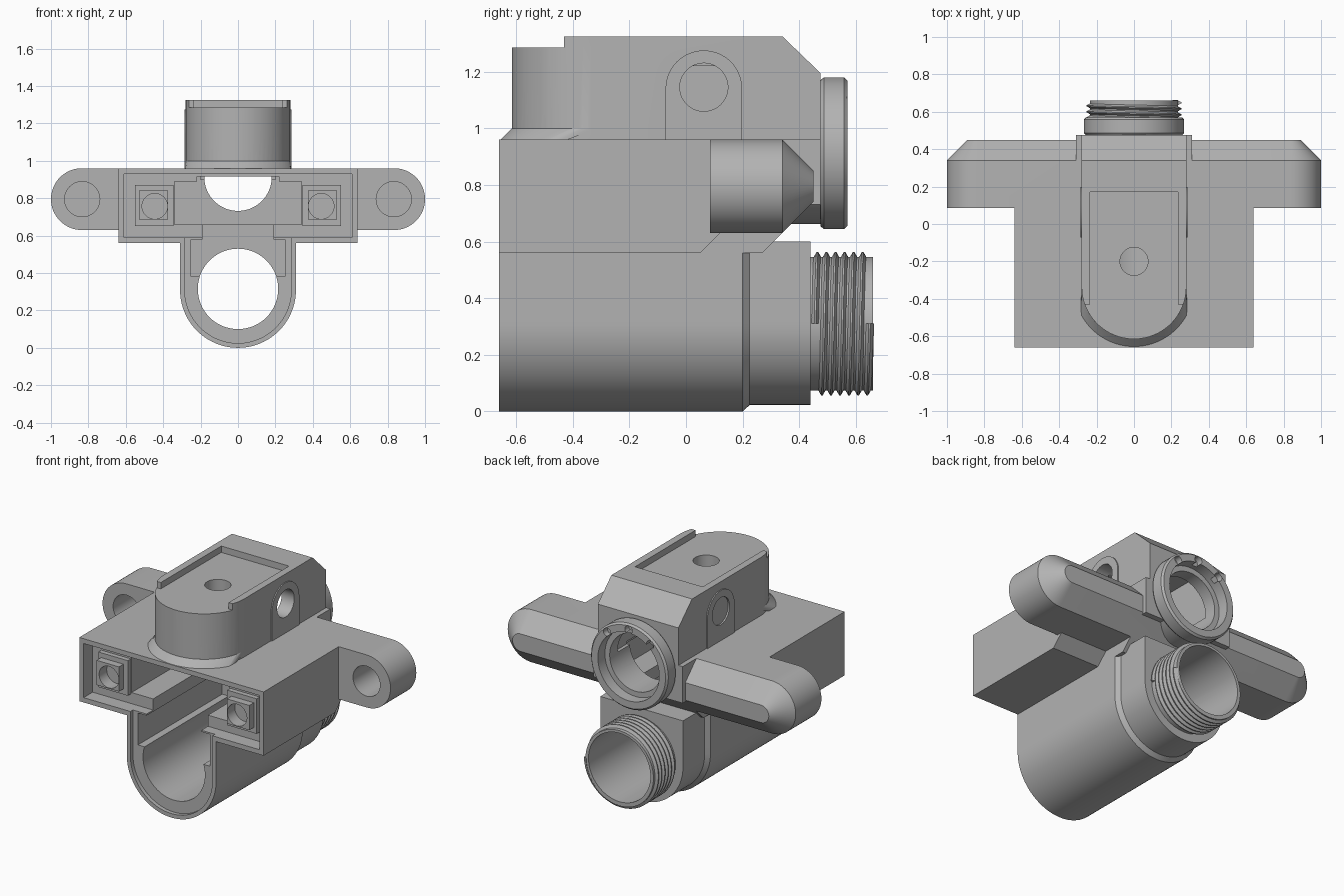
import bpy, bmesh
from math import sin, cos, pi, radians

old = bpy.data.objects.get("Cube")
if old:
    bpy.data.objects.remove(old, do_unlink=True)

grey = bpy.data.materials.new("plain grey")
grey.use_nodes = True
colour = (0.45, 0.45, 0.45, 1)
grey.diffuse_color = colour
grey.node_tree.nodes["Principled BSDF"].inputs["Base Color"].default_value = colour


def make(name, bm):
    bmesh.ops.recalc_face_normals(bm, faces=bm.faces)
    mesh = bpy.data.meshes.new(name)
    bm.to_mesh(mesh)
    bm.free()
    mesh.materials.append(grey)
    ob = bpy.data.objects.new(name, mesh)
    bpy.context.collection.objects.link(ob)
    return ob


def loft(name, axis, *sections):
    """Solid through flat outlines, each given as (position on axis, points)."""
    place = {"x": lambda p, d: (d, p[0], p[1]),
             "y": lambda p, d: (p[0], d, p[1]),
             "z": lambda p, d: (p[0], p[1], d)}[axis]
    bm = bmesh.new()
    rings = [[bm.verts.new(place(p, d)) for p in pts] for d, pts in sections]
    for a, b in zip(rings, rings[1:]):
        for i in range(len(a)):
            j = (i + 1) % len(a)
            bm.faces.new((a[i], a[j], b[j], b[i]))
    bm.faces.new(rings[0])
    bm.faces.new(rings[-1])
    return make(name, bm)


def prism(name, axis, pts, a, b):
    return loft(name, axis, (a, pts), (b, pts))


def arc(u, v, r, start, end, n=32):
    angles = [radians(start + (end - start) * i / n) for i in range(n + 1)]
    return [(u + r * cos(t), v + r * sin(t)) for t in angles]


def rod(name, axis, u, v, r, a, b, n=64):
    return prism(name, axis, arc(u, v, r, 0, 360, n)[:-1], a, b)


def box(name, x0, x1, y0, y1, z0, z1):
    return prism(name, "z", [(x0, y0), (x1, y0), (x1, y1), (x0, y1)], z0, z1)


def u_shape(r, top):
    return [(-r, top)] + arc(0, 0.31, r, 180, 360, 48) + [(r, top)]


def stadium(half, r, z=0.795):
    return arc(half - r, z, r, -90, 90) + arc(r - half, z, r, 90, 270)


def combine(target, parts, operation):
    bpy.context.view_layer.objects.active = target
    for part in parts:
        mod = target.modifiers.new(part.name, "BOOLEAN")
        mod.operation, mod.solver, mod.object = operation, "EXACT", part
        bpy.ops.object.modifier_apply(modifier=mod.name)
        bpy.data.objects.remove(part, do_unlink=True)


# Wide housing with a sloped lower rear edge
body = prism("valve_body", "x", [(-0.66, 0.56), (0.05, 0.56), (0.12, 0.63),
                                 (0.12, 0.96), (-0.66, 0.96)], -0.64, 0.64)
solids = []
# Round-bottomed lower barrel, stepping down toward the rear
solids.append(loft("barrel", "y", (-0.66, u_shape(0.31, 0.6)), (0.2, u_shape(0.31, 0.6)),
                   (0.225, u_shape(0.287, 0.6)), (0.44, u_shape(0.287, 0.6))))
# Rear collar
solids.append(prism("collar", "x", [(-0.1, 0.56), (0.27, 0.56), (0.44, 0.73),
                                    (0.475, 0.73), (0.475, 0.96), (-0.1, 0.96)], -0.31, 0.31))
# Side arms, chamfered at the rear
solids.append(loft("arms", "y", (0.085, stadium(1, 0.165)), (0.34, stadium(1, 0.165)),
                   (0.45, stadium(0.89, 0.055))))
# Upper block with rounded front
outline = arc(0, -0.335, 0.28, 180, 360) + [(0.28, 0.475), (-0.28, 0.475)]
solids.append(prism("upper_block", "z", outline, 0.9, 1.325))
# Skirt at the foot of the rounded front
foot = [(max(-0.283, min(0.283, x)), y) for x, y in arc(0, -0.335, 0.32, 195, 345)]
solids.append(loft("skirt", "z", (0.94, foot), (0.96, foot),
                   (1.0, arc(0, -0.335, 0.28, 175, 365))))
# Arched pads on both sides
pad = arc(0.063, 1.14, 0.135, 0, 180) + [(-0.072, 0.95), (0.198, 0.95)]
solids.append(prism("side_pads", "x", pad, -0.287, 0.287))
# Upper port neck and flange
solids.append(rod("port_neck", "y", 0, 0.912, 0.25, 0.3, 0.5))
circle = lambda r: arc(0, 0.912, r, 0, 360, 64)[:-1]
solids.append(loft("port_flange", "y", (0.475, circle(0.258)), (0.487, circle(0.268)),
                   (0.558, circle(0.268)), (0.57, circle(0.257))))
# Lower threaded port core
solids.append(rod("port_core", "y", 0, 0.31, 0.236, 0.4, 0.66))
combine(body, solids, "UNION")

cuts = []
# Upper block: rear chamfer, lowered front and framed recess
cuts.append(prism("rear_chamfer", "x", [(0.34, 1.325), (0.34, 1.5), (0.6, 1.5),
                                        (0.6, 1.195), (0.475, 1.195)], -0.5, 0.5))
cuts.append(box("low_front", -0.5, 0.5, -0.8, -0.43, 1.285, 1.5))
cuts.append(box("top_recess", -0.235, 0.235, -0.6, 0.17, 1.285, 1.5))
# Housing mouth and main cavity
cuts.append(box("mouth", -0.61, 0.61, -0.8, -0.57, 0.59, 0.93))
cuts.append(box("cavity", -0.34, 0.34, -0.8, 0.3, 0.66, 0.89))
cuts.append(box("cavity_roof", -0.22, 0.22, -0.8, 0.3, 0.8, 0.916))
# Barrel bore, front rebate and side channels
cuts.append(rod("bore", "y", 0, 0.315, 0.215, -0.8, 0.8))
cuts.append(prism("rebate", "y", u_shape(0.285, 0.62), -0.8, -0.635))
cuts.append(box("channel", -0.25, 0.25, -0.8, 0.2, 0.38, 0.58))
cuts.append(box("slot", -0.19, 0.19, -0.8, 0.2, 0.4, 0.7))
# Upper port bore, inner chamber and openings
cuts.append(rod("port_bore", "y", 0, 0.912, 0.18, 0.2, 0.8))
cuts.append(rod("counterbore", "y", 0, 0.912, 0.213, 0.5, 0.8))
cuts.append(box("chamber", -0.2, 0.2, -0.06, 0.42, 0.9, 1.22))
cuts.append(rod("top_hole", "z", 0, -0.2, 0.075, 0.88, 1.5, 48))
cuts.append(rod("side_hole", "x", 0.063, 1.145, 0.085, 0.1, 0.5, 48))
cuts.append(rod("side_dimple", "x", 0.063, 1.145, 0.085, -0.5, -0.277, 48))
for angle in (50, 90, 130):
    t = radians(angle)
    cuts.append(rod("flange_dimple", "y", 0.232 * cos(t), 0.912 + 0.232 * sin(t),
                    0.026, 0.53, 0.7, 20))
for side in (-1, 1):
    cuts.append(rod("arm_hole", "y", side * 0.833, 0.795, 0.094, -0.1, 0.36, 48))
combine(body, cuts, "DIFFERENCE")
finished = [body]

# Stepped screw bosses inside the mouth
for side, label in ((1, "left"), (-1, "right")):
    xs = sorted((side * 0.345, side * 0.55))
    boss = box("screw_boss_" + label, *xs, -0.6, -0.44, 0.65, 0.87)
    xs = sorted((side * 0.375, side * 0.53))
    combine(boss, [box("tip", *xs, -0.645, -0.5, 0.685, 0.84)], "UNION")
    combine(boss, [rod("screw_hole", "y", side * 0.445, 0.757, 0.068, -0.8, -0.48, 32)], "DIFFERENCE")
    finished.append(boss)

# Helical thread ridge around the lower port
bm = bmesh.new()
steps, turns, pitch = 48, 6, 0.032
previous = None
for i in range(steps * turns + 1):
    t = 2 * pi * i / steps
    y = 0.456 + pitch * i / steps
    ring = [bm.verts.new((r * cos(t), y + d, 0.31 + r * sin(t)))
            for r, d in ((0.23, -0.016), (0.253, -0.003), (0.253, 0.003), (0.23, 0.016))]
    if previous:
        for a in range(4):
            b = (a + 1) % 4
            bm.faces.new((previous[a], previous[b], ring[b], ring[a]))
    else:
        bm.faces.new(ring)
    previous = ring
bm.faces.new(previous)
finished.append(make("port_thread", bm))

# Smooth curves, crisp edges
for ob in bpy.context.selected_objects:
    ob.select_set(False)
for ob in finished:
    ob.select_set(True)
bpy.context.view_layer.objects.active = body
bpy.ops.object.shade_smooth_by_angle(angle=radians(25))
